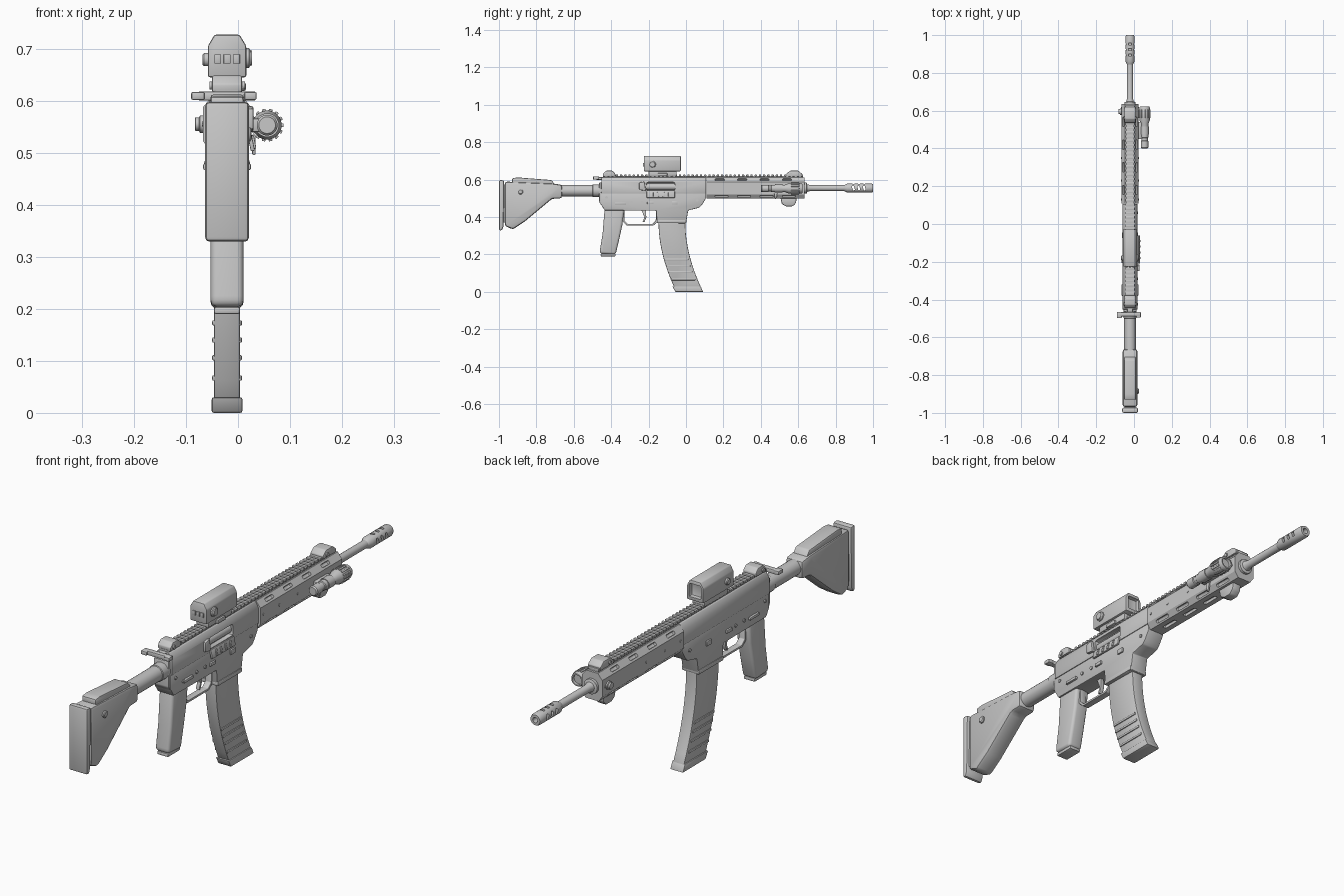
import bpy, bmesh, math
from mathutils import Matrix, Vector

if "Cube" in bpy.data.objects:
    bpy.data.objects.remove(bpy.data.objects["Cube"])

CX = -0.021  # centreline of the rifle; helper x values are relative to it
grey = bpy.data.materials.new("grey")
grey.diffuse_color = (0.58, 0.58, 0.58, 1)
grey.use_nodes = True
grey.node_tree.nodes["Principled BSDF"].inputs["Base Color"].default_value = grey.diffuse_color
cutters = []


def finish(name, bm, bevel=0, segments=2):
    bmesh.ops.recalc_face_normals(bm, faces=bm.faces[:])
    bmesh.ops.translate(bm, verts=bm.verts[:], vec=(CX, 0, 0))
    me = bpy.data.meshes.new(name)
    bm.to_mesh(me)
    bm.free()
    me.materials.append(grey)
    ob = bpy.data.objects.new(name, me)
    bpy.context.collection.objects.link(ob)
    if bevel:
        m = ob.modifiers.new("bevel", 'BEVEL')
        m.width, m.segments, m.limit_method = bevel, segments, 'ANGLE'
    return ob


def prism(name, pts, a, b, axis='x', bevel=0.004, segments=2):
    """Extrude a (y,z) outline along x, or an (x,z) outline along y."""
    bm = bmesh.new()
    place = (lambda p, t: (t, p[0], p[1])) if axis == 'x' else (lambda p, t: (p[0], t, p[1]))
    f = bm.faces.new([bm.verts.new(place(p, a)) for p in pts])
    r = bmesh.ops.extrude_face_region(bm, geom=[f])
    shift = Vector(place((0, 0), b - a))
    bmesh.ops.translate(bm, verts=[v for v in r['geom'] if isinstance(v, bmesh.types.BMVert)], vec=shift)
    return finish(name, bm, bevel, segments)


def boxes(name, items, bevel=0.002):
    """Each item: centre, size, optional turn about y and about x."""
    bm = bmesh.new()
    for c, s, *turn in items:
        m = Matrix.Translation(c)
        if turn:
            m = m @ Matrix.Rotation(turn[0], 4, 'Y') @ Matrix.Rotation(turn[1], 4, 'X')
        bmesh.ops.create_cube(bm, size=1, matrix=m @ Matrix.Diagonal((*s, 1)))
    return finish(name, bm, bevel)


def lathe(name, prof, x, z, n=24, axis='y', y=0, closed=False):
    """Turn a (position, radius) profile around a y or x axis."""
    bm = bmesh.new()
    rings = []
    for p, r in prof:
        ring = []
        for i in range(n):
            a = math.tau * (i + 0.5) / n
            u, v = r * math.cos(a), r * math.sin(a)
            ring.append(bm.verts.new((x + u, p, z + v) if axis == 'y' else (p, y + u, z + v)))
        rings.append(ring)
    for A, B in zip(rings, rings[1:] + ([rings[0]] if closed else [])):
        for i in range(n):
            j = (i + 1) % n
            bm.faces.new((A[i], A[j], B[j], B[i]))
    if not closed:
        bm.faces.new(rings[0])
        bm.faces.new(rings[-1])
    return finish(name, bm)


def cut(ob, cutter):
    cutter.hide_render = True
    cutters.append(cutter)
    m = ob.modifiers.new("cut", 'BOOLEAN')
    m.object, m.operation, m.solver = cutter, 'DIFFERENCE', 'EXACT'


# --- stock -----------------------------------------------------------------
prism("butt_pad", [(-1, .598), (-.972, .596), (-.976, .35), (-.984, .328), (-1, .33)],
      -.042, .042, bevel=.008)
prism("stock", [(-.968, .59), (-.72, .58), (-.663, .573), (-.663, .5), (-.716, .498),
                (-.86, .378), (-.925, .334), (-.968, .352)], -.039, .039, bevel=.012)
prism("stock_core", [(-.98, .575), (-.95, .575), (-.95, .37), (-.98, .37)], -.03, .03)
prism("cheek_rest", [(-.93, .58), (-.93, .608), (-.9, .612), (-.72, .598), (-.70, .575)],
      -.032, .032, bevel=.006)
lathe("stock_bolt", [(.03, .014), (.044, .014), (.047, .01)], 0, .535, 16, 'x', -.885)
lathe("buffer_tube", [(-.68, .031), (-.5, .031), (-.498, .034), (-.455, .034), (-.44, .034)], 0, .541)

# --- receiver --------------------------------------------------------------
upper = prism("upper_receiver", [(-.04, .525), (.04, .525), (.04, .588), (.026, .613),
                                 (-.026, .613), (-.04, .588)], -.452, .107, 'y', .003)
cut(upper, boxes("port_cutter", [((.045, -.135, .564), (.05, .15, .046))], .008))
lathe("bolt_carrier", [(-.22, .018), (-.05, .018)], .016, .562, 16)
prism("lower_receiver", [(-.455, .53), (-.455, .468), (-.435, .436), (-.16, .434), (-.155, .37),
                         (0, .366), (.012, .436), (.07, .45), (.085, .465), (.107, .5), (.107, .53)],
      -.037, .037)
boxes("magwell_lip", [((0, -.077, .377), (.08, .158, .018))], .004)
prism("end_plate", [(-.464, .585), (-.452, .585), (-.452, .462), (-.464, .48)], -.034, .034)
boxes("dust_cover", [((.046, -.135, .521), (.008, .15, .036), -.2, 0)])
boxes("cover_ribs", [((.05, -.18 + .03 * i, .52), (.008, .01, .026), -.2, 0) for i in range(4)])
prism("case_deflector", [(-.25, .545), (-.25, .585), (-.222, .59), (-.214, .54)], .036, .051)
boxes("charging_handle", [((0, -.478, .609), (.112, .022, .018)), ((-.056, -.482, .609), (.026, .032, .016)),
                          ((.045, -.48, .609), (.024, .03, .016)), ((0, -.45, .606), (.03, .06, .014))], .004)
for s, side in ((1, "right"), (-1, "left")):
    boxes("selector_" + side, [((s * .04, -.35, .473), (.012, .06, .012))], .003)
    boxes("side_catch_" + side, [((s * .039, -.19, .476), (.01, .035, .014)),
                                 ((s * .039, -.06, .476), (.008, .03, .02))])
    for k, (y, z) in enumerate([(-.425, .505), (-.375, .473), (-.29, .478), (-.235, .478), (.06, .49)]):
        lathe(f"pin_{side}_{k}", [(s * .03, .007), (s * .041, .007)], 0, z, 12, 'x', y)

# --- grip, trigger and guard ------------------------------------------------
prism("grip", [(-.435, .445), (-.33, .445), (-.34, .36), (-.355, .29), (-.376, .2), (-.46, .205),
               (-.46, .225), (-.446, .31)], -.0315, .0315, bevel=.012, segments=3)
boxes("grip_cap", [((0, -.416, .197), (.05, .08, .014))], .004)
prism("trigger_guard", [(-.34, .44), (-.338, .375), (-.315, .354), (-.175, .354), (-.152, .375),
                        (-.152, .44), (-.16, .44), (-.162, .38), (-.18, .363), (-.31, .363),
                        (-.329, .38), (-.33, .44)], -.014, .014, bevel=.002)
prism("trigger", [(-.24, .44), (-.215, .44), (-.212, .4), (-.222, .372), (-.232, .374), (-.222, .4)],
      -.008, .008, bevel=.002)

# --- curved magazine ---------------------------------------------------------
def mag_y(z):
    return -.147 + .086 * max(0, (.37 - z) / .35) ** 1.9


levels = [.4 - .38 * i / 9 for i in range(10)]
prism("magazine", [(mag_y(z), z) for z in levels] + [(mag_y(z) + .143, z) for z in reversed(levels)],
      -.025, .025)
for k, z in enumerate((.173, .14, .106, .067)):
    y = mag_y(z)
    prism(f"magazine_rib_{k}", [(y + .002, z + .005), (y + .13, z + .005), (y + .132, z - .005),
                                (y + .004, z - .005)], -.0285, .0285, bevel=.002)
prism("magazine_base", [(-.073, .03), (.078, .03), (.092, 0), (-.056, 0)], -.0295, .0295)

# --- handguard with slots ----------------------------------------------------
guard = prism("handguard", [(-.03, .499), (.03, .499), (.046, .522), (.046, .588), (.026, .612),
                            (-.026, .612), (-.046, .588), (-.046, .522)], .109, .634, 'y', 0)
slots = []
for s in (-1, 1):
    for i in range(4):
        slots.append(((s * .036, .18 + .12 * i, .60), (.014, .05, .024), s * .87, 0))
        slots.append(((s * .038, .19 + .12 * i, .5105), (.013, .07, .024), -s * .96, 0))
slots += [((0, .19 + .12 * i, .499), (.016, .07, .024)) for i in range(4)]
cut(guard, boxes("slot_cutter", slots, .004))
for s, side in ((1, "right"), (-1, "left")):
    for k, y in enumerate((.13, .23, .35, .615)):
        lathe(f"guard_screw_{side}_{k}", [(s * .04, .005), (s * .048, .005)], 0, .555, 10, 'x', y)
lathe("sling_socket", [(-.04, .017), (-.052, .017), (-.054, .013), (-.061, .013), (-.062, .01)],
      0, .555, 20, 'x', .595)
prism("hand_stop", [(.505, .505), (.512, .47), (.535, .457), (.57, .457), (.588, .475), (.592, .505)],
      -.02, .02, bevel=.006)

# --- top rail and folded sights ----------------------------------------------
boxes("rail_base", [((0, .09, .615), (.042, 1.07, .01))], 0)
boxes("rail_teeth", [((0, -.437 + .0225 * i, .621), (.05, .0125, .011)) for i in range(48)], .0015)
for name, y, l in (("rear_sight", -.411, .066), ("front_sight", .578, .084)):
    prism(name, [(y - l / 2, .617), (y - l / 2, .632), (y - l / 4, .648), (y + l / 4, .648),
                 (y + l / 2, .632), (y + l / 2, .617)], -.029, .029, bevel=.003)
    lathe(name + "_hinge", [(-.034, .008), (.034, .008)], 0, .629, 12, 'x', y - l / 5)

# --- optic ---------------------------------------------------------------------
boxes("optic_mount", [((0, -.125, .633), (.056, .15, .026)), ((.03, -.125, .627), (.012, .05, .016))], .003)
optic = prism("optic", [(-.037, .645), (.037, .645), (.037, .705), (.024, .727), (-.024, .727),
                        (-.037, .705)], -.225, -.028, 'y', .004)
cut(optic, boxes("lens_cutter", [((0, -.03, .686), (.052, .03, .054))], .004))
boxes("optic_buttons", [((-.018 + .018 * i, -.226, .68), (.013, .006, .018)) for i in range(3)], .001)
lathe("optic_knob_right", [(.03, .019), (.042, .019), (.045, .015), (.048, .014)], 0, .682, 20, 'x', -.18)
lathe("optic_knob_left", [(-.03, .013), (-.044, .013), (-.047, .01)], 0, .679, 20, 'x', -.18)

# --- barrel and muzzle -----------------------------------------------------------
lathe("barrel", [(.6, .03), (.645, .03), (.648, .02), (.665, .016), (.86, .016)], 0, .555)
muzzle = lathe("muzzle_brake", [(.845, .016), (.862, .0245), (.992, .0245), (1, .021), (1, .011),
                                (.85, .011)], 0, .555, 24, closed=True)
cut(muzzle, boxes("vent_cutter", [((0, .895 + .029 * i, .555), (.08, .011, .024), turn, .25)
                                  for i in range(3) for turn in (0,)], .003))
cut(muzzle, boxes("top_vent_cutter", [((0, .895 + .029 * i, .58), (.018, .011, .03)) for i in range(3)], .003))

# --- flashlight --------------------------------------------------------------------
FX, FZ = .077, .553
lathe("flashlight", [(.4, .016), (.405, .02), (.44, .02), (.443, .017), (.455, .017), (.458, .02),
                     (.53, .02), (.55, .028), (.615, .028), (.622, .025), (.622, .02), (.612, .019)], FX, FZ)
boxes("flashlight_grip_ribs", [((FX + .0285 * math.cos(a), .583, FZ + .0285 * math.sin(a)),
                                (.006, .045, .007), -a, 0)
                               for a in (math.tau * i / 14 for i in range(14))], .001)
lathe("flashlight_clamp", [(.475, .023), (.515, .023)], FX, FZ)
boxes("flashlight_bracket", [((.052, .495, FZ), (.026, .09, .026))], .003)
prism("flashlight_lever", [(.47, .535), (.49, .535), (.484, .5), (.476, .495)], .048, .055, bevel=.002)

# --- bake modifiers, drop cutters, shade -----------------------------------------------
bpy.ops.object.select_all(action='SELECT')
bpy.context.view_layer.objects.active = upper
bpy.ops.object.convert(target='MESH')
for c in cutters:
    bpy.data.objects.remove(c)
bpy.ops.object.select_all(action='SELECT')
bpy.context.view_layer.objects.active = bpy.data.objects["upper_receiver"]
bpy.ops.object.shade_smooth_by_angle(angle=math.radians(32))
